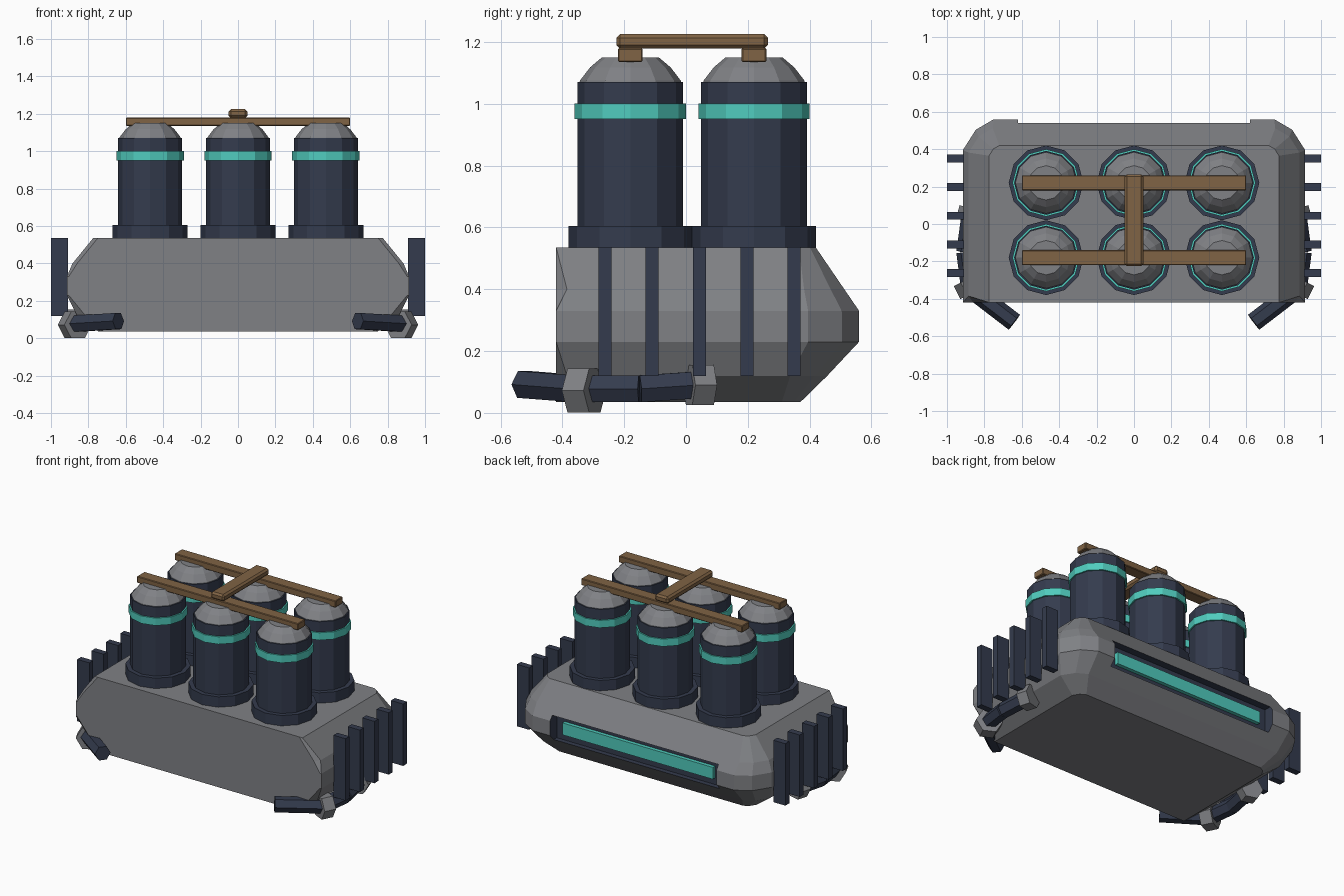
import bpy, bmesh, math
from mathutils import Vector

if "Cube" in bpy.data.objects:
    bpy.data.objects.remove(bpy.data.objects["Cube"])


def material(name, rgb):
    m = bpy.data.materials.new(name)
    m.diffuse_color = (*rgb, 1)
    m.use_nodes = True
    m.node_tree.nodes["Principled BSDF"].inputs["Base Color"].default_value = m.diffuse_color
    return m


GREY = material("grey_metal", (0.215, 0.22, 0.235))
NAVY = material("dark_navy", (0.034, 0.044, 0.075))
TEAL = material("teal_glow", (0.08, 0.60, 0.51))
WOOD = material("brown_wood", (0.215, 0.125, 0.058))


def finish(name, bm, *mats):
    bmesh.ops.recalc_face_normals(bm, faces=bm.faces)
    me = bpy.data.meshes.new(name)
    bm.to_mesh(me)
    bm.free()
    for m in mats:
        me.materials.append(m)
    ob = bpy.data.objects.new(name, me)
    bpy.context.collection.objects.link(ob)
    return ob


def loft(name, rings, *mats):
    """Skin a stack of equal-length rings and cap both ends."""
    bm = bmesh.new()
    vs = [[bm.verts.new(p) for p in r] for r in rings]
    n = len(vs[0])
    for a, b in zip(vs, vs[1:]):
        for i in range(n):
            bm.faces.new((a[i], a[(i + 1) % n], b[(i + 1) % n], b[i]))
    bm.faces.new(vs[0][::-1])
    bm.faces.new(vs[-1])
    return finish(name, bm, *mats)


def box(name, x, y, z, mat, bevel=0):
    bm = bmesh.new()
    bmesh.ops.create_cube(bm, size=1)
    for v in bm.verts:
        v.co = [(r[0] + r[1]) / 2 + c * (r[1] - r[0]) for c, r in zip(v.co, (x, y, z))]
    if bevel:
        bmesh.ops.bevel(bm, geom=bm.edges[:], offset=bevel, segments=1, affect='EDGES')
    return finish(name, bm, mat)


def lathe(name, x, y, profile, mat, sides=12):
    ring = [math.tau * i / sides for i in range(sides)]
    return loft(name, [[(x + r * math.cos(a), y + r * math.sin(a), z) for a in ring]
                       for r, z in profile], mat)


def rod(name, p, q, radius, mat, sides=6):
    """Prism running from p to q."""
    p, q = Vector(p), Vector(q)
    d = (q - p).normalized()
    u = d.cross(Vector((0, 0, 1))).normalized()
    w = u.cross(d)
    off = [radius * (u * math.cos(a) + w * math.sin(a))
           for a in (math.tau * i / sides for i in range(sides))]
    return loft(name, [[e + o for o in off] for e in (p, q)], mat)


# Body: stacked plan outlines (height, half width, front half width, front cut, back y, corner cut)
levels = [(0.035, 0.745, 0.735, 0.0, 0.37, 0.06),
          (0.12, 0.86, 0.815, 0.035, 0.457, 0.12),
          (0.23, 0.915, 0.905, 0.0, 0.56, 0.165),
          (0.33, 0.915, 0.905, 0.0, 0.56, 0.165),
          (0.40, 0.885, 0.86, 0.035, 0.512, 0.13),
          (0.535, 0.775, 0.75, 0.0, 0.42, 0.055)]
rings = []
for z, hx, fx, cut, back, c in levels:
    half = [(fx, -0.42), (hx, -0.42 + cut), (hx, back - c),
            (hx - 0.42 * c, back - 0.34 * c), (hx - c, back)]
    rings.append([(x, y, z) for x, y in half] + [(-x, y, z) for x, y in half[::-1]])
body = loft("body", rings, GREY, NAVY)

# Recessed slot in the back
cutter = box("slot_cutter", (-0.62, 0.62), (0.49, 0.70), (0.19, 0.36), GREY)
cutter.data.materials.append(NAVY)
for f in cutter.data.polygons:
    f.material_index = 1
cutter.hide_render = True
mod = body.modifiers.new("slot", 'BOOLEAN')
mod.object = cutter
mod.operation = 'DIFFERENCE'
mod.solver = 'EXACT'
bpy.context.view_layer.objects.active = body
bpy.ops.object.modifier_apply(modifier="slot")
bpy.data.objects.remove(cutter)
box("slot_light", (-0.56, 0.56), (0.485, 0.515), (0.235, 0.315), TEAL)

# Six canisters
for y in (-0.18, 0.22):
    for x in (-0.47, 0, 0.47):
        lathe("canister_base", x, y, [(0.2, 0.53), (0.2, 0.605)], NAVY)
        lathe("canister", x, y, [(0.171, 0.60), (0.171, 1.07)], NAVY)
        lathe("canister_band", x, y, [(0.18, 0.95), (0.18, 1.0)], TEAL)
        lathe("canister_cap", x, y, [(0.165, 1.065), (0.163, 1.075), (0.13, 1.118),
                                     (0.092, 1.15)], GREY)
    # Wooden beam resting on each row
    box("carry_beam", (-0.6, 0.6), (y - 0.04, y + 0.04), (1.135, 1.18), WOOD, 0.004)
box("cross_beam", (-0.05, 0.05), (-0.225, 0.265), (1.178, 1.225), WOOD, 0.012)

# Side fins, pipes and pipe clamps
for s in (-1, 1):
    for y in (-0.262, -0.11, 0.044, 0.197, 0.35):
        box("side_fin", sorted((s * 0.91, s * 1.0)), (y - 0.021, y + 0.021), (0.12, 0.537), NAVY)
    path = [(s * x, y, z) for x, y, z in
            ((0.64, -0.525, 0.092), (0.875, -0.345, 0.078), (0.9, -0.15, 0.078), (0.875, 0.03, 0.09))]
    for p, q in zip(path, path[1:]):
        rod("pipe", p, q, 0.05, NAVY)
    rod("front_clamp", (s * 0.855, -0.365, 0.072), (s * 0.89, -0.295, 0.072), 0.082, GREY)
    rod("rear_clamp", (s * 0.88, 0.01, 0.09), (s * 0.86, 0.08, 0.09), 0.075, GREY)
